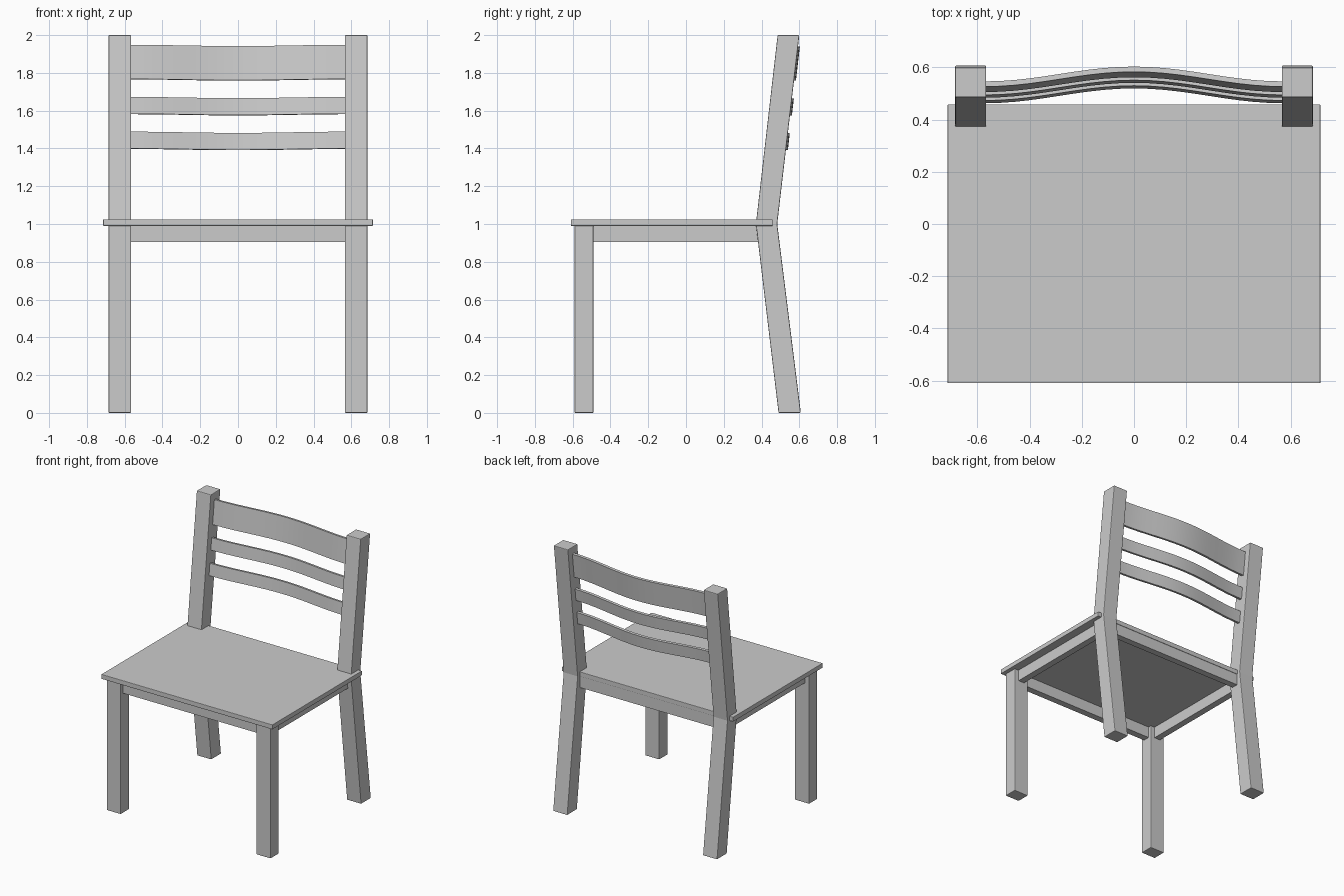
import bpy, bmesh, math

cube = bpy.data.objects.get("Cube")
if cube:
    bpy.data.objects.remove(cube, do_unlink=True)

# Single plain grey finish
GREY = (0.6, 0.6, 0.6, 1.0)
mat = bpy.data.materials.new("plain grey")
mat.use_nodes = True
mat.diffuse_color = GREY
mat.node_tree.nodes["Principled BSDF"].inputs["Base Color"].default_value = GREY


def finish(name, bm, bevel=0.0, smooth=False):
    """Turn a bmesh into a named object with material and softened edges."""
    bmesh.ops.recalc_face_normals(bm, faces=bm.faces)
    mesh = bpy.data.meshes.new(name)
    bm.to_mesh(mesh)
    bm.free()
    mesh.materials.append(mat)
    obj = bpy.data.objects.new(name, mesh)
    bpy.context.collection.objects.link(obj)
    if bevel:
        mod = obj.modifiers.new("soft edges", 'BEVEL')
        mod.width = bevel
        mod.segments = 2
        mod.limit_method = 'ANGLE'
        mod.angle_limit = math.radians(40)
    if smooth:
        bpy.ops.object.select_all(action='DESELECT')
        obj.select_set(True)
        bpy.context.view_layer.objects.active = obj
        bpy.ops.object.shade_smooth_by_angle(angle=math.radians(30))
    return obj


def prism(name, profile, x0, x1, bevel=0.0):
    """Extrude a (y, z) side profile from x0 to x1."""
    bm = bmesh.new()
    face = bm.faces.new([bm.verts.new((x0, y, z)) for y, z in profile])
    moved = bmesh.ops.extrude_face_region(bm, geom=[face])["geom"]
    verts = [v for v in moved if isinstance(v, bmesh.types.BMVert)]
    bmesh.ops.translate(bm, verts=verts, vec=(x1 - x0, 0, 0))
    return finish(name, bm, bevel)


def box(name, x, y, z, bevel=0.0):
    profile = [(y[0], z[0]), (y[1], z[0]), (y[1], z[1]), (y[0], z[1])]
    return prism(name, profile, x[0], x[1], bevel)


LEG_IN, LEG_OUT = 0.566, 0.685
SEAT_Z = (0.99, 1.025)
APRON_Z = (0.905, 0.992)

# Seat board
box("seat", (-0.714, 0.714), (-0.61, 0.458), SEAT_Z, 0.003)

# Legs, posts and side aprons, one set for each side
POST = [(0.49, 0), (0.608, 0), (0.483, 1.0), (0.6, 2.0), (0.485, 2.0), (0.37, 1.0)]
for side, s in (("left", 1), ("right", -1)):
    x0, x1 = sorted((s * LEG_IN, s * LEG_OUT))
    box(f"front_leg_{side}", (x0, x1), (-0.59, -0.49), (0, 0.992), 0.005)
    prism(f"back_leg_and_post_{side}", POST, x0, x1, 0.005)
    a0, a1 = sorted((s * 0.60, s * 0.65))
    box(f"side_apron_{side}", (a0, a1), (-0.495, 0.39), APRON_Z)

# Front and back aprons
box("front_apron", (-0.57, 0.57), (-0.565, -0.515), APRON_Z)
box("back_apron", (-0.57, 0.57), (0.405, 0.455), APRON_Z)

# Curved back slats, leaning with the posts
SLOPE = 0.116
LEAN = math.atan(SLOPE)
HALF, BOW, THICK, STEPS = 0.57, 0.057, 0.02, 20


def slat(name, z_low, z_high):
    zc, h = (z_low + z_high) / 2, (z_high - z_low) / 2
    yc = 0.4265 + SLOPE * (zc - 1.0)
    bm = bmesh.new()
    rings = []
    for i in range(STEPS + 1):
        x = -HALF + 2 * HALF * i / STEPS
        bow = BOW * (1 + math.cos(math.pi * x / HALF)) / 2
        ring = []
        for u, v in ((-1, -1), (1, -1), (1, 1), (-1, 1)):
            d, e = bow + u * THICK / 2, v * h
            ring.append(bm.verts.new((
                x,
                yc + d * math.cos(LEAN) + e * math.sin(LEAN),
                zc - d * math.sin(LEAN) + e * math.cos(LEAN))))
        rings.append(ring)
    for a, b in zip(rings, rings[1:]):
        for k in range(4):
            n = (k + 1) % 4
            bm.faces.new((a[k], a[n], b[n], b[k]))
    bm.faces.new(rings[0])
    bm.faces.new(rings[-1])
    finish(name, bm, smooth=True)


slat("top_slat", 1.766, 1.948)
slat("middle_slat", 1.582, 1.672)
slat("lower_slat", 1.398, 1.488)
